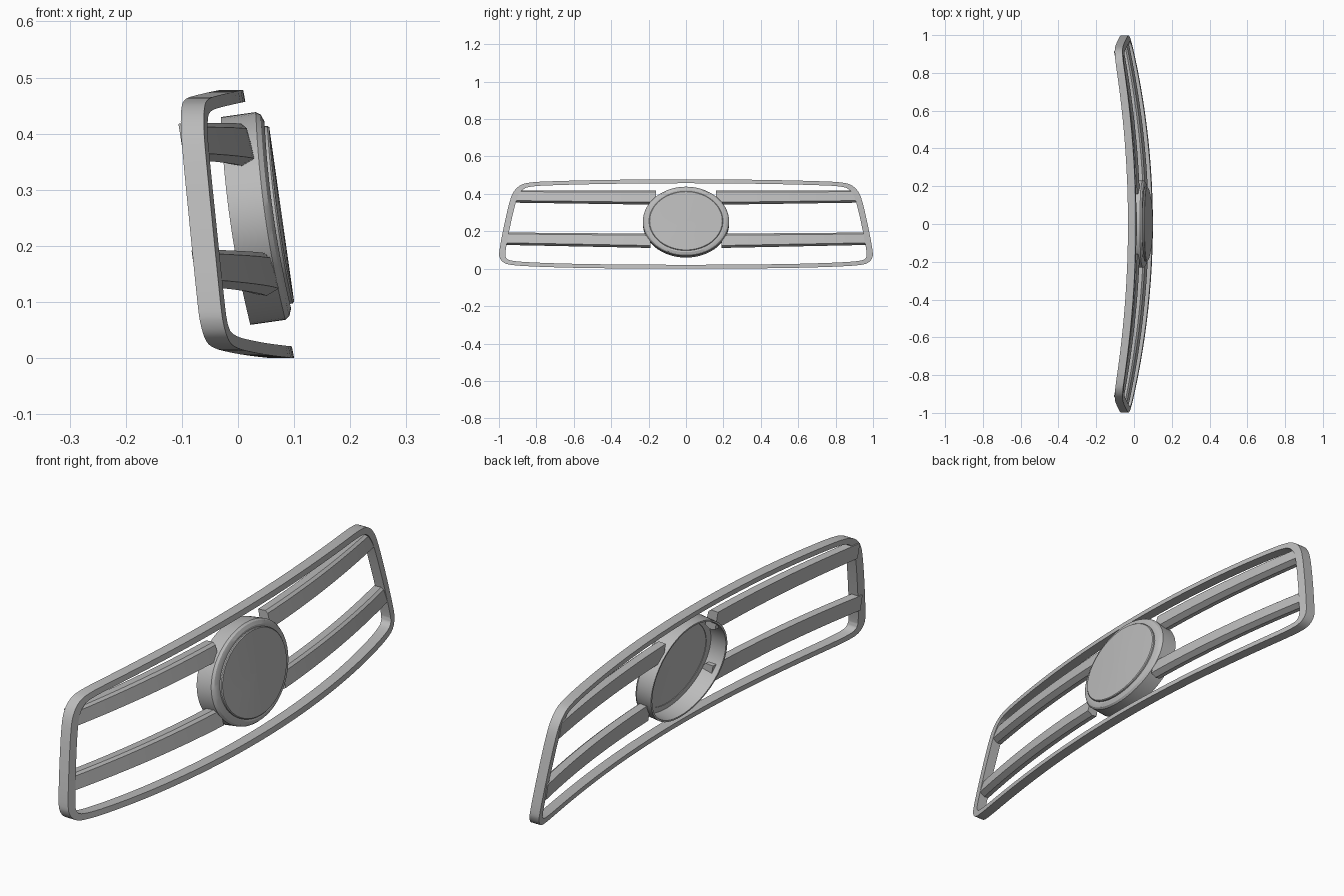
import bpy, bmesh, math
from mathutils import Vector

cube = bpy.data.objects.get("Cube")
if cube:
    bpy.data.objects.remove(cube, do_unlink=True)

grey = bpy.data.materials.new("satin grey")
grey.use_nodes = True
COLOUR = (0.5, 0.5, 0.5, 1)
grey.diffuse_color = COLOUR
grey.node_tree.nodes["Principled BSDF"].inputs["Base Color"].default_value = COLOUR


def surface_x(y, z):
    """Leaning, bowed face that the whole grille follows."""
    return 0.1 - 0.19 * z - (0.118 - 0.05 * z) * y * y


def skin(name, rings, closed=False, caps=False):
    """Bridge a list of equal closed rings into one mesh object."""
    bm = bmesh.new()
    loops = [[bm.verts.new(p) for p in ring] for ring in rings]
    n = len(rings[0])
    pairs = list(zip(loops, loops[1:]))
    if closed:
        pairs.append((loops[-1], loops[0]))
    for a, b in pairs:
        for i in range(n):
            j = (i + 1) % n
            bm.faces.new((a[i], a[j], b[j], b[i]))
    if caps:
        bm.faces.new(loops[0])
        bm.faces.new(loops[-1])
    bmesh.ops.recalc_face_normals(bm, faces=bm.faces)
    mesh = bpy.data.meshes.new(name)
    bm.to_mesh(mesh)
    bm.free()
    mesh.materials.append(grey)
    obj = bpy.data.objects.new(name, mesh)
    bpy.context.collection.objects.link(obj)
    bpy.ops.object.select_all(action="DESELECT")
    obj.select_set(True)
    bpy.context.view_layer.objects.active = obj
    bpy.ops.object.shade_smooth_by_angle(angle=math.radians(30))
    return obj


def spline(points, steps):
    """Closed Catmull-Rom curve through 2D points."""
    pts = [Vector(p) for p in points]
    out = []
    for i in range(len(pts)):
        a, b, c, d = (pts[(i + k) % len(pts)] for k in (-1, 0, 1, 2))
        for s in range(steps):
            t = s / steps
            out.append(0.5 * (2 * b + (c - a) * t + (2 * a - 5 * b + 4 * c - d) * t * t
                              + (3 * b - a - 3 * c + d) * t ** 3))
    return out


# Outer frame: rounded trapezoid outline swept with a rectangular section
half = [(0, 0), (0.3, 0.001), (0.6, 0.005), (0.82, 0.012), (0.93, 0.02),
        (0.975, 0.033), (0.996, 0.06), (0.997, 0.1), (0.975, 0.22), (0.945, 0.35),
        (0.922, 0.41), (0.885, 0.446), (0.83, 0.461), (0.7, 0.468),
        (0.4, 0.475), (0, 0.478)]
outline = spline(half + [(-y, z) for y, z in reversed(half[1:-1])], 4)
DEPTH = 0.041
rings = []
for i, p in enumerate(outline):
    t = (outline[(i + 1) % len(outline)] - outline[i - 1]).normalized()
    inward = Vector((-t.y, t.x))
    q = p + inward * (0.021 + 0.012 * abs(inward.x))
    xo, xi = surface_x(*p), surface_x(*q)
    rings.append([(xo, p.x, p.y), (xi, q.x, q.y),
                  (xi - DEPTH, q.x, q.y), (xo - DEPTH, p.x, p.y)])
skin("outer_frame", rings, closed=True)

# Horizontal slats: angled section following the bowed face, two per side
section = [(-0.045, 0.068), (-0.014, 0.07), (-0.005, 0.062),
           (0, 0.012), (-0.024, 0), (-0.045, 0.003)]
for label, low, inner, outer, droop in (("upper", 0.353, 0.16, 0.915, 0.011),
                                        ("lower", 0.127, 0.19, 0.965, 0.016)):
    for side, sign in (("left", 1), ("right", -1)):
        rings = []
        for s in range(17):
            y = inner + (outer - inner) * s / 16
            near = 1 - s / 16
            base = low - droop * near
            grow = 0.95 + 0.14 * near
            rings.append([(surface_x(y, base + h) + d, sign * y, base + h * grow)
                          for d, h in section])
        skin(f"{label}_slat_{side}", rings, caps=True)

# Central emblem: tilted elliptical drum, open at the back, with a raised disc
TILT = math.radians(8.1)
AXIS = Vector((math.cos(TILT), 0, math.sin(TILT)))
UP = Vector((-math.sin(TILT), 0, math.cos(TILT)))
CENTRE = Vector((0.063, 0, 0.254))


def ellipse(scale, d, count=64):
    ring = []
    for i in range(count):
        a = math.tau * i / count
        y = 0.231 * scale * math.cos(a)
        ring.append(CENTRE + AXIS * (d - 0.18 * y * y) + Vector((0, y, 0))
                    + UP * (0.187 * scale * math.sin(a)))
    return ring


drum = [(0.84, -0.006), (0.84, 0.006), (0.9, 0.008), (0.97, 0.003), (1, -0.005),
        (1, -0.068), (0.965, -0.068), (0.95, -0.006)]
skin("emblem_drum", [ellipse(s, d) for s, d in drum], closed=True)
disc = [(0.02, -0.004), (0.45, -0.004), (0.855, -0.004), (0.855, 0.012),
        (0.84, 0.015), (0.45, 0.015), (0.02, 0.015)]
skin("emblem_disc", [ellipse(s, d) for s, d in disc], caps=True)
